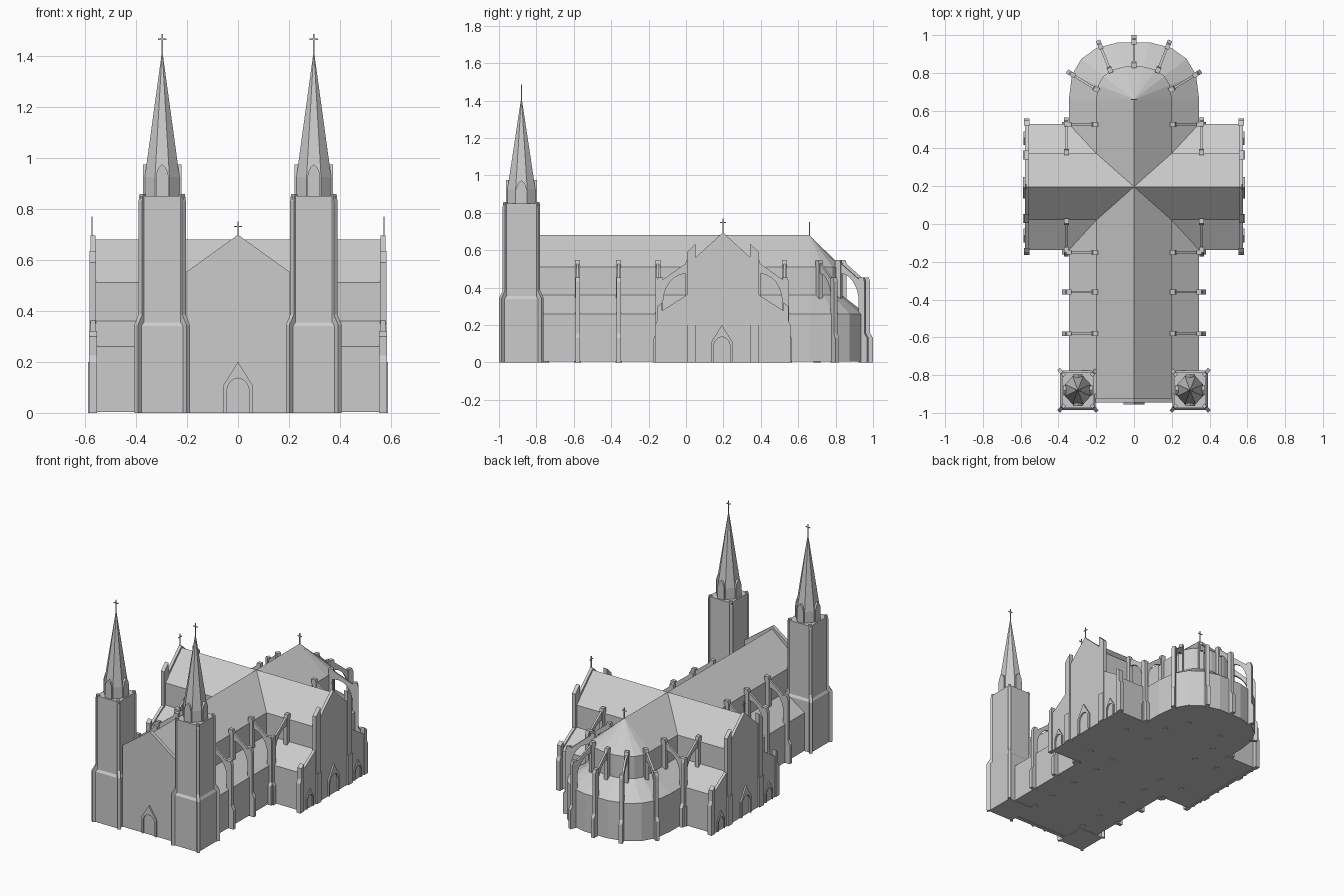
import bpy, bmesh, math
from mathutils import Vector

if "Cube" in bpy.data.objects:
    bpy.data.objects.remove(bpy.data.objects["Cube"])

BASE = 0.004


def loft(name, rings):
    """Closed solid through matching rings of 3D points."""
    bm = bmesh.new()
    vs = [[bm.verts.new(p) for p in r] for r in rings]
    n = len(rings[0])
    for a, b in zip(vs, vs[1:]):
        for i in range(n):
            j = (i + 1) % n
            bm.faces.new((a[i], a[j], b[j], b[i]))
    bm.faces.new(vs[0][::-1])
    bm.faces.new(vs[-1])
    bmesh.ops.remove_doubles(bm, verts=bm.verts, dist=1e-5)
    bmesh.ops.recalc_face_normals(bm, faces=bm.faces)
    me = bpy.data.meshes.new(name)
    bm.to_mesh(me)
    bm.free()
    ob = bpy.data.objects.new(name, me)
    bpy.context.collection.objects.link(ob)
    return ob


def prism(name, pts, axis, t0, t1):
    """Extrude a 2D profile along an axis."""
    f = {'x': lambda u, v, t: (t, u, v),
         'y': lambda u, v, t: (u, t, v),
         'z': lambda u, v, t: (u, v, t)}[axis]
    return loft(name, [[f(u, v, t) for u, v in pts] for t in (t0, t1)])


def box(name, x0, x1, y0, y1, z0, z1):
    return prism(name, [(x0, y0), (x1, y0), (x1, y1), (x0, y1)], 'z', z0, z1)


def wall_strip(name, prof, p, ang, width):
    """Profile in (distance, z), standing upright at p and pointing along ang."""
    d = Vector((math.cos(ang), math.sin(ang), 0))
    n = Vector((-d.y, d.x, 0)) * width / 2
    o = Vector((p[0], p[1], 0))
    return loft(name, [[o + d * u + n * k + Vector((0, 0, z)) for u, z in prof] for k in (-1, 1)])


def house(c, h, eave, ridge, base=BASE):
    return [(c - h, base), (c + h, base), (c + h, eave), (c, ridge), (c - h, eave)]


def cross(x, y, z0, z1, along):
    t, a, za = 0.0025, 0.016, z0 + (z1 - z0) * 0.72
    box("cross_post", x - t, x + t, y - t, y + t, z0 - 0.02, z1)
    ax, ay = (a, t) if along == 'x' else (t, a)
    box("cross_arm", x - ax, x + ax, y - ay, y + ay, za - t, za + t)


def portal(name, c, h, shoulder, peak, axis, t0, t1):
    """Gabled door surround with a pointed-arch opening."""
    w, spring, top = h * 0.78, shoulder * 0.75, peak * 0.68
    pts = [(c - h, 0), (c - h, shoulder), (c, peak), (c + h, shoulder), (c + h, 0), (c + w, 0)]
    side = [(w * math.cos(k * math.pi / 10), spring + (top - spring) * math.sin(k * math.pi / 10))
            for k in range(6)]
    pts += [(c + u, v) for u, v in side] + [(c - u, v) for u, v in side[-2::-1]] + [(c - w, 0)]
    prism(name, pts, axis, t0, t1)


def flyer(p, q):
    """Clerestory pier, flying arch and stepped outer pier from wall p to wall q."""
    dx, dy = q[0] - p[0], q[1] - p[1]
    L, ang = math.hypot(dx, dy), math.atan2(dy, dx)
    wall_strip("clerestory_pier", [(-.01, .3), (.024, .3), (.024, .525), (.018, .548), (-.01, .548)], p, ang, .026)
    wall_strip("outer_pier", [(L - .015, 0), (L + .035, 0), (L + .035, .13), (L + .02, .155), (L + .02, .43),
                              (L + .012, .455), (L - .015, .455)], p, ang, .024)
    arc = [(.02 + (L - .035) * math.cos(k * math.pi / 12), .32 + .155 * math.sin(k * math.pi / 12)) for k in range(7)]
    wall_strip("flying_arch", [(.02, .53), (L - .01, .44)] + arc, p, ang, .013)


def apse_outline(a, b, n=9):
    pts = []
    for k in range(n + 1):
        t = math.pi * k / n
        c, s = math.cos(t), max(math.sin(t), 0)
        pts.append((math.copysign(a * abs(c) ** 0.8, c), .66 + b * s ** 0.8))
    return pts


# nave and transept with gabled roofs
prism("nave", house(0, .2, .51, .68), 'y', -.935, .66)
prism("transept", house(.197, .177, .51, .68), 'x', -.57, .57)

# low aisles with lean-to roofs along nave and transept
prism("nave_aisles", [(-.345, BASE), (.345, BASE), (.345, .26), (.2, .36), (-.2, .36), (-.345, .26)], 'y', -.9, .66)
prism("transept_aisles", [(-.138, BASE), (.53, BASE), (.53, .26), (.374, .36), (.02, .36), (-.138, .26)],
      'x', -.567, .567)

# rounded east end: tall core with conical roof, low ring around it
inner, outer = apse_outline(.2, .175), apse_outline(.345, .305)
loft("apse_core", [[(x, y, BASE) for x, y in inner], [(x, y, .51) for x, y in inner],
                   [(x * .001, .66 + (y - .66) * .001, .68) for x, y in inner]])
loft("apse_ring", [[(x, y, BASE) for x, y in outer], [(x, y, .26) for x, y in outer],
                   [(x, y, .36) for x, y in inner]])
cross(0, .66, .68, .75, 'x')

# front gable wall and main portal
prism("front_gable", house(0, .205, .55, .698, 0), 'y', -.945, -.92)
portal("main_portal", 0, .056, .11, .2, 'y', -.955, -.94)

# flying buttresses
for s in (1, -1):
    for y in (-.58, -.36, -.15, .527):
        flyer((s * .2, y), (s * .345, y))
    flyer((s * .358, .02), (s * .358, -.138))
    flyer((s * .358, .374), (s * .358, .53))
    flyer((s * .125, .81), (s * .178, .94))
    flyer((s * .195, .71), (s * .325, .79))
flyer((0, .835), (0, .965))

# transept end walls: gable, copings, pilasters, doors, cross
for s in (1, -1):
    x0, x1 = s * .558, s * .577
    prism("transept_gable", house(.197, .18, .53, .695, 0), 'x', x0, x1)
    cross(s * .572, .197, .695, .77, 'y')
    portal("transept_portal", .192, .056, .11, .2, 'x', s * .57, s * .587)
    for m in (1, -1):
        def my(v, m=m):
            return .197 + m * v
        prism("aisle_coping", [(my(.17), 0), (my(.335), 0), (my(.335), .27), (my(.17), .375)], 'x', x0, x1)
        prism("gable_pilaster", [(my(.145), 0), (my(.192), 0), (my(.192), .59), (my(.145), .635)],
              'x', s * .556, s * .582)
        prism("pilaster_foot", [(my(.145), 0), (my(.192), 0), (my(.192), .2), (my(.145), .2)],
              'x', s * .57, s * .588)
        prism("corner_pilaster", [(my(.325), 0), (my(.362), 0), (my(.362), .2), (my(.35), .225), (my(.35), .3),
                                  (my(.325), .32)], 'x', s * .553, s * .583)
        portal("side_portal", my(.257), .037, .07, .13, 'x', s * .57, s * .584)

# twin towers
for s in (1, -1):
    cx, cy, ky = s * .297, -.88, 1.1

    def square(h, z):
        return [(cx + i * h, cy + j * h * ky, z) for i, j in ((1, 1), (-1, 1), (-1, -1), (1, -1))]

    def octagon(r, z):
        r /= math.cos(math.pi / 8)
        return [(cx + r * math.cos(math.pi * (k + .5) / 4), cy + r * math.sin(math.pi * (k + .5) / 4) * ky, z)
                for k in range(8)]

    loft("tower_body", [square(.094, 0), square(.094, .34), square(.085, .355), square(.085, .85)])
    # diagonal corner buttresses
    for i in (1, -1):
        for j in (1, -1):
            p = (cx + i * .07, cy + j * .07 * ky)
            wall_strip("tower_buttress", [(0, 0), (.048, 0), (.048, .345), (.023, .385), (.023, .83),
                                          (.018, .858), (0, .858)], p, math.atan2(j * ky, i), .019)
    # octagonal lantern and spire
    loft("spire", [octagon(.068, .84), octagon(.068, .925), octagon(.001, 1.415)])
    # pointed gablets on the four cardinal sides
    for k in range(4):
        c, sn = round(math.cos(k * math.pi / 2)), round(math.sin(k * math.pi / 2))
        half = [(.025, .85), (.025, .925), (.021, .945), (.013, .962)]
        prof = half + [(0, .974)] + [(-u, v) for u, v in half[::-1]]
        loft("spire_gablet", [[(cx + c * r - sn * u, cy + (sn * r + c * u) * ky, v) for u, v in prof]
                              for r in (.03, .076)])
    cross(cx, cy, 1.41, 1.485, 'x')

# column feet under the floor
for s in (1, -1):
    for y, x in [(-.75, .2), (-.58, .2), (-.36, .2), (-.14, .2), (.02, .2), (.375, .2), (.55, .2), (.7, .13),
                 (.02, .38), (.375, .38)]:
        prism("column_foot", [(s * x + .018 * math.cos(a * math.pi / 4), y + .018 * math.sin(a * math.pi / 4))
                              for a in range(8)], 'z', 0, .02)
